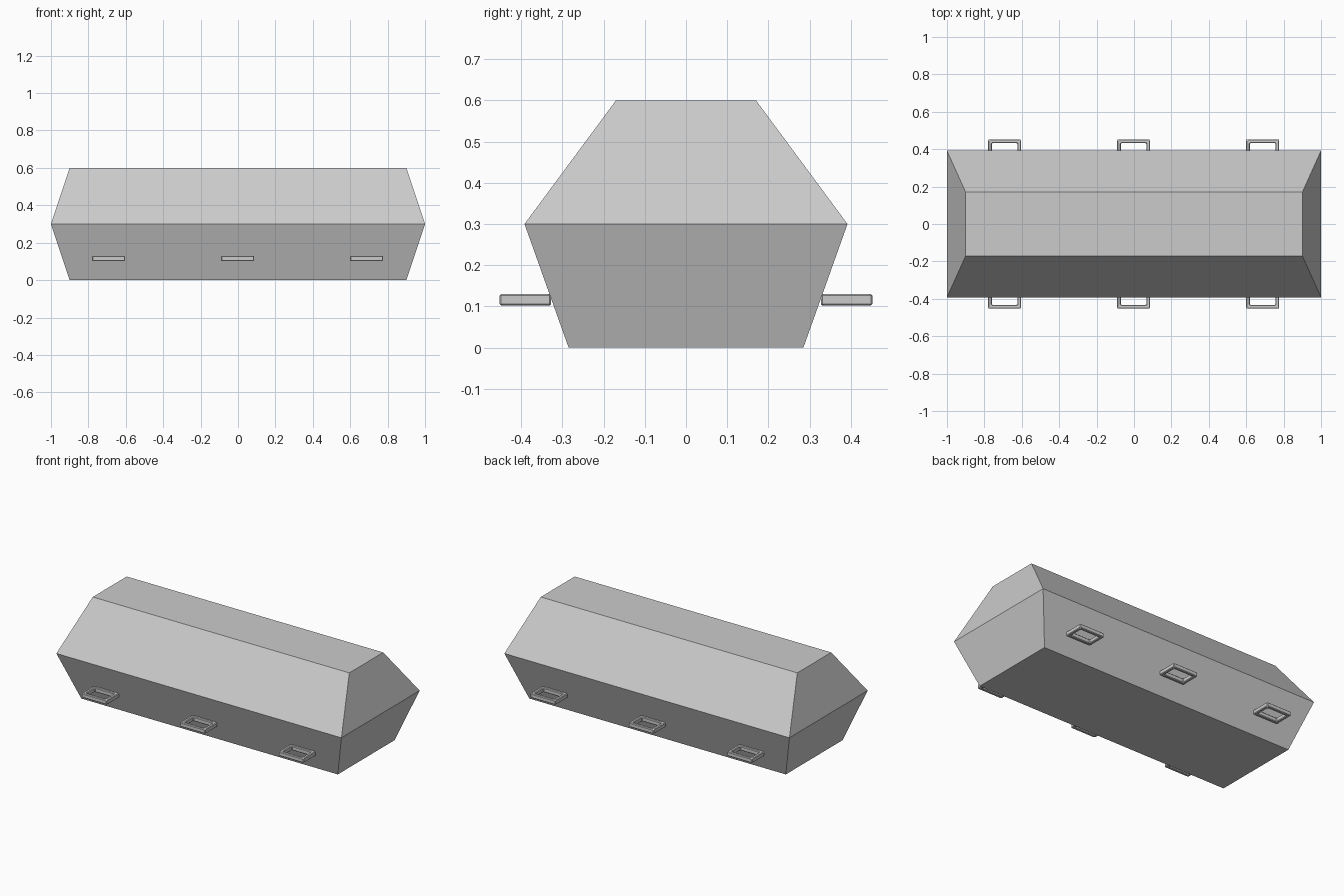
import bpy
import bmesh

cube = bpy.data.objects.get("Cube")
if cube:
    bpy.data.objects.remove(cube, do_unlink=True)


def make_material(name, value):
    mat = bpy.data.materials.new(name)
    mat.use_nodes = True
    color = (value, value, value, 1)
    mat.diffuse_color = color
    mat.node_tree.nodes["Principled BSDF"].inputs["Base Color"].default_value = color
    return mat


grey = make_material("light_grey", 0.6)


def finish(bm, name):
    bmesh.ops.recalc_face_normals(bm, faces=bm.faces)
    mesh = bpy.data.meshes.new(name)
    bm.to_mesh(mesh)
    bm.free()
    mesh.materials.append(grey)
    obj = bpy.data.objects.new(name, mesh)
    bpy.context.collection.objects.link(obj)
    return obj


def rectangle(bm, x, y, z):
    return [bm.verts.new((sx * x, sy * y, z))
            for sx, sy in ((-1, -1), (1, -1), (1, 1), (-1, 1))]


def bridge(bm, lower, upper):
    for i in range(4):
        j = (i + 1) % 4
        bm.faces.new((lower[i], lower[j], upper[j], upper[i]))


# Casket: three stacked rectangles, widest at the middle
bm = bmesh.new()
base = rectangle(bm, 0.9, 0.285, 0)
rim = rectangle(bm, 1.0, 0.392, 0.3)
lid = rectangle(bm, 0.9, 0.17, 0.6)
bridge(bm, base, rim)
bridge(bm, rim, lid)
bm.faces.new(base)
bm.faces.new(lid)
finish(bm, "casket_body")


# Handles: closed rectangular frames with softened edges
def add_handle(name, x, y):
    half_x, half_y, half_z, bar = 0.088, 0.0625, 0.014, 0.02
    bm = bmesh.new()
    rings = [rectangle(bm, half_x, half_y, -half_z),
             rectangle(bm, half_x, half_y, half_z),
             rectangle(bm, half_x - bar, half_y - bar, half_z),
             rectangle(bm, half_x - bar, half_y - bar, -half_z)]
    for i in range(4):
        bridge(bm, rings[i], rings[(i + 1) % 4])
    bmesh.ops.bevel(bm, geom=list(bm.edges), offset=0.004, segments=1,
                    affect='EDGES', profile=0.5)
    obj = finish(bm, name)
    obj.location = (x, y, 0.116)


for side, y in (("front", -0.39), ("back", 0.39)):
    for place, x in (("right", -0.692), ("middle", -0.002), ("left", 0.688)):
        add_handle(f"{side}_{place}_handle", x, y)
